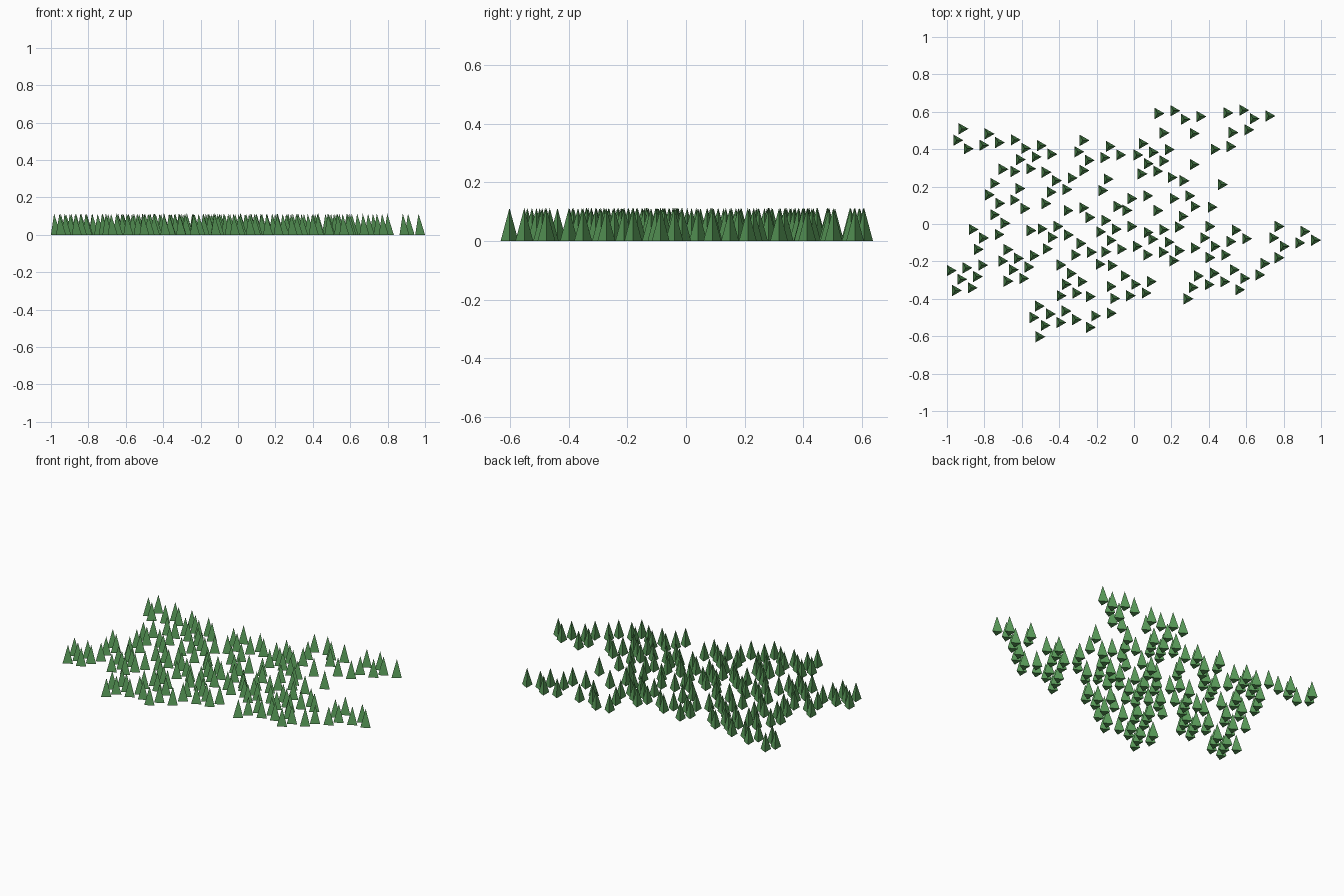
import bpy, bmesh
from math import cos, sin, pi

if "Cube" in bpy.data.objects:
    bpy.data.objects.remove(bpy.data.objects["Cube"])

RADIUS, HEIGHT = 0.035, 0.113

# Planting steps shared by all groves: each letter moves to the neighbouring tree
STEP = {"e": (0.084, 0.0145), "s": (-0.028, -0.061), "d": (0.056, -0.0455)}
for fwd, back in (("e", "w"), ("s", "n"), ("d", "u")):
    STEP[back] = (-STEP[fwd][0], -STEP[fwd][1])

green = bpy.data.materials.new("foliage")
green.diffuse_color = (0.10, 0.33, 0.10, 1)
green.use_nodes = True
green.node_tree.nodes["Principled BSDF"].inputs["Base Color"].default_value = green.diffuse_color


def add_tree(bm, x, y):
    """Three-sided pyramid with one corner towards +x."""
    base = [bm.verts.new((x + RADIUS * cos(k * 2 * pi / 3), y + RADIUS * sin(k * 2 * pi / 3), 0))
            for k in range(3)]
    tip = bm.verts.new((x, y, HEIGHT))
    bm.faces.new(base[::-1])
    for k in range(3):
        bm.faces.new((base[k], base[(k + 1) % 3], tip))


def grove(name, rows):
    """Each row is a first tree and a walk of planting steps from it."""
    bm = bmesh.new()
    for x, y, walk in rows:
        add_tree(bm, x, y)
        for letter in walk:
            x, y = x + STEP[letter][0], y + STEP[letter][1]
            add_tree(bm, x, y)
    mesh = bpy.data.meshes.new(name)
    bm.to_mesh(mesh)
    bm.free()
    mesh.materials.append(green)
    bpy.context.collection.objects.link(bpy.data.objects.new(name, mesh))


grove("north_east_trees", [
    (.128, .591, "ede"), (.497, .594, "ede"), (.524, .489, "e"), (.513, .414, "w"),
    (.155, .487, ""), (.316, .484, ""), (.316, .318, ""), (.467, .211, ""),
    (.043, .430, "seesw"), (.037, .268, "e"), (.198, .249, ""), (.262, .231, ""),
    (.209, .136, "e"), (.321, .094, ""), (.257, .041, ""), (.412, .090, ""),
    (.123, .072, ""), (-.016, .136, "e")])

grove("north_west_trees", [
    (-.920, .509, "sd"), (-.781, .482, "seededww"), (-.273, .447, "sdeeu"),
    (-.706, .293, ""), (-.642, .281, "e"), (-.476, .277, "desws"), (-.273, .286, ""),
    (-.695, .004, "unun"), (-.588, .083, "un"), (-.144, .240, "s"), (-.358, .072, "e"),
    (-.241, .035, ""), (-.155, .019, ""), (-.091, .094, ""), (-.043, .073, "")])

grove("west_trees", [
    (-.866, -.029, "ds"), (-.727, -.056, ""), (-.556, -.035, ""), (-.497, -.026, "ds"),
    (-.412, -.013, "d"), (-.289, -.104, "se"), (-.679, -.137, "seeswse"),
    (-.983, -.249, "eeswdw")])

grove("middle_trees", [
    (-.016, -.013, "wwdseeded"), (.070, -.045, "ee"), (.096, -.081, ""),
    (.182, -.097, "de"), (.401, -.013, "sddw"), (.513, -.094, "nd")])

grove("east_trees", [
    (.770, -.013, "sds"), (.695, -.211, "s"), (.909, -.040, "se"),
    (.283, -.400, "nn"), (.396, -.324, "nd"), (.531, -.245, "ds")])

grove("south_trees", [
    (-.396, -.219, "d"), (-.283, -.308, "wse"), (-.239, -.388, ""), (-.187, -.215, ""),
    (-.121, -.222, ""), (-.053, -.277, "desww"), (-.128, -.334, ""), (-.127, -.477, "ws"),
    (-.313, -.511, "ususs"), (-.512, -.439, "s")])
